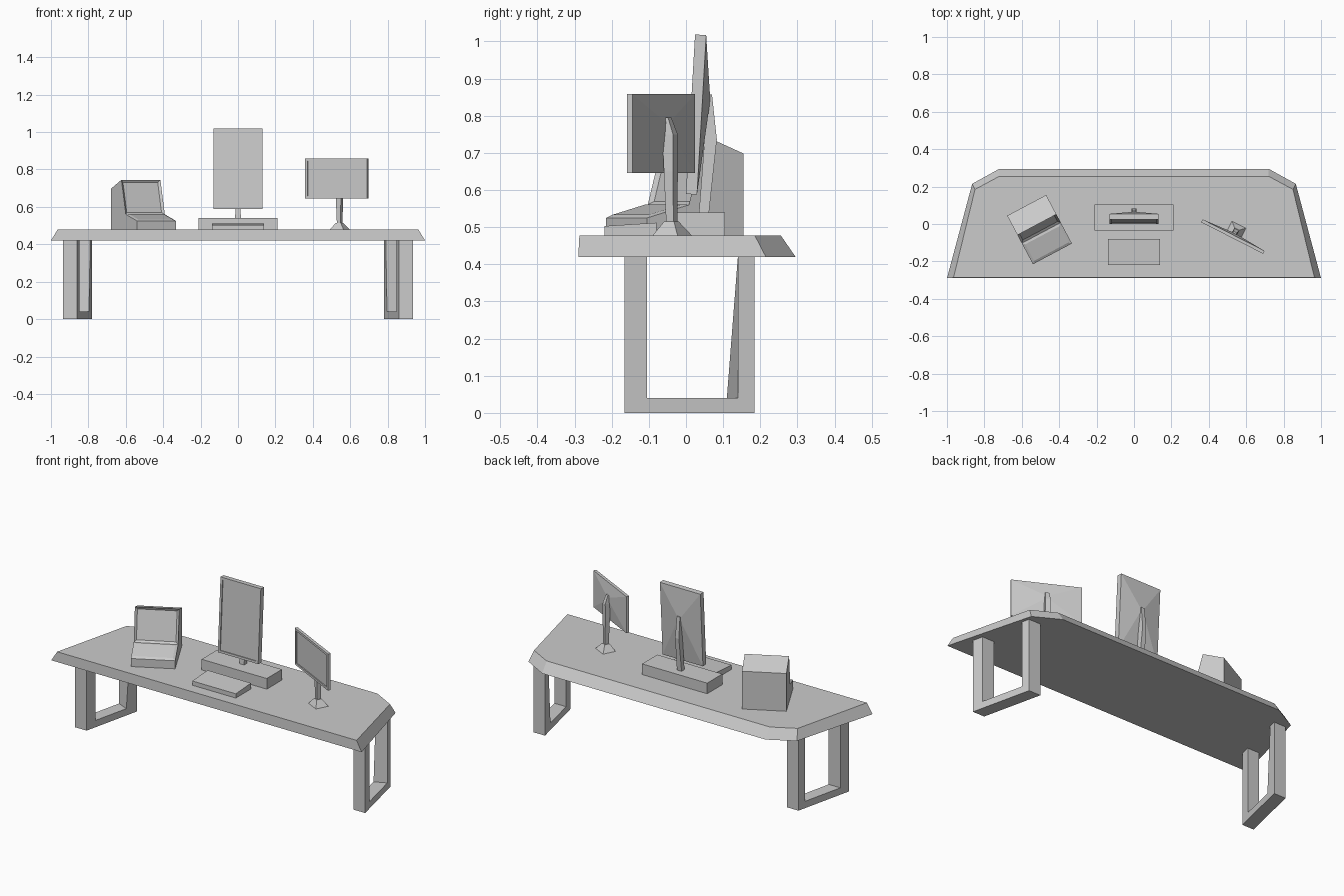
import bpy, bmesh
from math import radians
from mathutils import Matrix, Vector

if "Cube" in bpy.data.objects:
    bpy.data.objects.remove(bpy.data.objects["Cube"])

grey = bpy.data.materials.new("plain grey")
grey.use_nodes = True
GREY = (0.6, 0.6, 0.6, 1)
grey.diffuse_color = GREY
grey.node_tree.nodes["Principled BSDF"].inputs["Base Color"].default_value = GREY

DESK_Z = 0.478


def finish(name, bm, loc=(0, 0, 0), turn=0):
    bmesh.ops.recalc_face_normals(bm, faces=bm.faces)
    mesh = bpy.data.meshes.new(name)
    bm.to_mesh(mesh)
    bm.free()
    mesh.materials.append(grey)
    obj = bpy.data.objects.new(name, mesh)
    obj.location = loc
    obj.rotation_euler.z = radians(turn)
    bpy.context.collection.objects.link(obj)
    return obj


def loft(loops):
    """Join matching loops of points with quads and cap both ends."""
    bm = bmesh.new()
    rings = [[bm.verts.new(p) for p in loop] for loop in loops]
    for a, b in zip(rings, rings[1:]):
        for i in range(len(a)):
            j = (i + 1) % len(a)
            bm.faces.new((a[i], a[j], b[j], b[i]))
    bm.faces.new(rings[0])
    bm.faces.new(rings[-1])
    return bm


def rect(z, y0, y1, half):
    return [(-half, y0, z), (half, y0, z), (half, y1, z), (-half, y1, z)]


def stack(name, sections, loc=(0, 0, 0), turn=0):
    """Solid made from level rectangles: (z, y front, y back, half width)."""
    return finish(name, loft([rect(*s) for s in sections]), loc, turn)


def mirrored(half):
    return half + [(-x, y, z) for x, y, z in reversed(half)]


# Desk top with clipped back corners and sloping edges
under = [(1, -0.29, 0.42), (0.865, 0.215, 0.42), (0.72, 0.295, 0.42)]
upper = [(0.965, -0.287, DESK_Z), (0.85, 0.185, DESK_Z), (0.72, 0.255, DESK_Z)]
finish("desk_top", loft([mirrored(under), mirrored(upper)]))


# Looped legs, skewed to follow the desk ends
def leg(name, side):
    outer = [(-0.165, 0), (0.185, 0), (0.185, 0.425), (-0.165, 0.425)]
    hole_out = [(-0.105, 0.04), (0.14, 0.04), (0.14, 0.425), (-0.105, 0.425)]
    hole_in = [(-0.105, 0.04), (0.11, 0.04), (0.14, 0.425), (-0.105, 0.425)]
    bm = bmesh.new()

    def ring(points, x):
        return [bm.verts.new((side * (x - 0.23 * (y + 0.165)), y, z)) for y, z in points]

    rings = [ring(outer, 0.935), ring(hole_out, 0.935), ring(hole_in, 0.86), ring(outer, 0.86)]
    for k in range(4):
        a, b = rings[k], rings[(k + 1) % 4]
        for i in range(4):
            j = (i + 1) % 4
            bm.faces.new((a[i], a[j], b[j], b[i]))
    finish(name, bm)


leg("left_leg", 1)
leg("right_leg", -1)


# Screens: recessed panel, thin frame and tapering back
def screen(name, width, height, depth, bulge, peak, loc, turn=0, tilt=0):
    def frame(y, inset):
        w, h = width / 2 - inset, height / 2 - inset
        return [(-w, y, -h), (w, y, -h), (w, y, h), (-w, y, h)]

    border = 0.013
    tip = [(x, depth + bulge, z + peak) for x, z in
           ((-0.01, -0.01), (0.01, -0.01), (0.01, 0.01), (-0.01, 0.01))]
    bm = loft([frame(0.006, border), frame(0, border), frame(0, 0), frame(depth, 0), tip])
    bm.transform(Matrix.Rotation(radians(-tilt), 4, "X"))
    finish(name, bm, loc, turn)


# Centre screen on its riser
stack("screen_riser", [(DESK_Z, -0.035, 0.105, 0.21), (0.54, -0.035, 0.105, 0.21)])
screen("centre_screen", 0.26, 0.43, 0.03, 0.02, 0.04, (0, 0.012, 0.804), tilt=3.3)
stack("centre_screen_post", [(0.54, 0.035, 0.062, 0.015), (0.736, 0.05, 0.083, 0.012),
                             (0.857, 0.05, 0.07, 0.01)])

# Keyboard, slightly raised at the back
bm = loft([[(x, -0.22, DESK_Z), (x, -0.08, DESK_Z), (x, -0.08, 0.512), (x, -0.22, 0.503)]
           for x in (-0.14, 0.14)])
finish("keyboard", bm)

# Side screen turned towards the middle of the desk
spot, turn = Vector((0.525, -0.075, 0)), -27
screen("side_screen", 0.372, 0.213, 0.017, 0.012, 0.02, spot + Vector((0, 0, 0.752)), turn)
stack("side_screen_post", [(0.505, 0.03, 0.052, 0.011), (0.65, 0.025, 0.052, 0.015),
                           (0.75, 0.02, 0.052, 0.014), (0.795, 0.02, 0.035, 0.01)], spot, turn)
stack("side_screen_foot", [(DESK_Z, 0.005, 0.08, 0.042), (0.515, 0.025, 0.055, 0.014)],
      spot, turn)

# Boxy computer with a leaning screen and a sloping key deck
profile = [(-0.147, DESK_Z), (0.147, DESK_Z), (0.147, 0.698), (0.03, 0.745),
           (-0.02, 0.56), (-0.147, 0.525)]
bm = loft([[(x, y, z) for y, z in profile] for x in (-0.118, 0.118)])
bmesh.ops.recalc_face_normals(bm, faces=bm.faces)
bm.faces.ensure_lookup_table()
display, deck = bm.faces[3], bm.faces[4]
bmesh.ops.inset_individual(bm, faces=[display], thickness=0.018, depth=-0.01)
bmesh.ops.inset_individual(bm, faces=[deck], thickness=0.02)
bmesh.ops.translate(bm, verts=list(deck.verts), vec=(0, 0, 0.005))
finish("boxy_computer", bm, (-0.505, -0.03, 0), 28)
